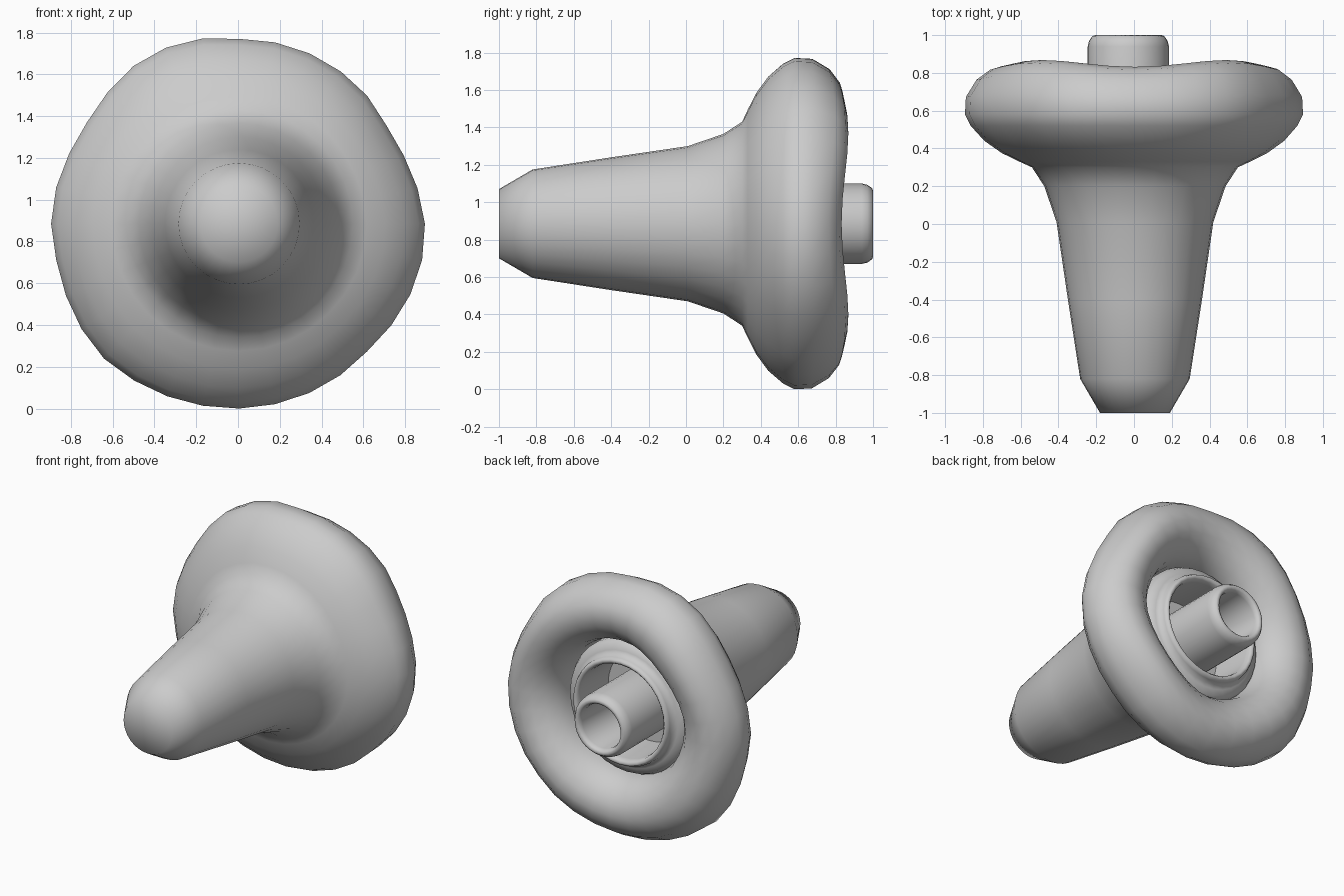
import bpy, bmesh
from math import sin, cos, pi, radians

if "Cube" in bpy.data.objects:
    bpy.data.objects.remove(bpy.data.objects["Cube"])

grey = bpy.data.materials.new("soft_grey")
grey.use_nodes = True
colour = (0.6, 0.6, 0.6, 1)
grey.diffuse_color = colour
grey.node_tree.nodes["Principled BSDF"].inputs["Base Color"].default_value = colour

SEGMENTS = 32
# uneven outer radius of the rim, every 15 degrees from +x
RIM = [.89, .865, .842, .867, .88, .885, .885, .91, .915, .89, .87, .89,
       .90, .89, .905, .914, .90, .89, .885, .88, .875, .866, .88, .895]


def rim_wobble(a, r, y):
    """Push the wide part of the profile into the uneven rim shape."""
    t = a / radians(15)
    i = int(t)
    edge = RIM[i % 24] + (RIM[(i + 1) % 24] - RIM[i % 24]) * (t - i)
    out = min(max((r - .55) / .3, 0), 1)
    back = min(max((y - .6) / .2, 0), 1)
    return r * (1 + (edge / .89 - 1) * out), y - .018 * cos(4 * a) * back


def lathe(name, profile, centre, wobble=None, angle=180):
    """Spin (radius, y) points round the y axis; radius 0 closes the end."""
    bm = bmesh.new()
    rings = []
    for r, y in profile:
        if r == 0:
            rings.append([bm.verts.new((centre[0], y, centre[1]))] * SEGMENTS)
            continue
        ring = []
        for k in range(SEGMENTS):
            a = 2 * pi * k / SEGMENTS
            rr, yy = wobble(a, r, y) if wobble else (r, y)
            ring.append(bm.verts.new((centre[0] + rr * cos(a), yy, centre[1] + rr * sin(a))))
        rings.append(ring)
    for lower, upper in zip(rings, rings[1:]):
        for k in range(SEGMENTS):
            n = (k + 1) % SEGMENTS
            loop = [lower[k], lower[n], upper[n], upper[k]]
            bm.faces.new(list(dict.fromkeys(loop)))
    bmesh.ops.recalc_face_normals(bm, faces=bm.faces)
    mesh = bpy.data.meshes.new(name)
    bm.to_mesh(mesh)
    bm.free()
    mesh.materials.append(grey)
    obj = bpy.data.objects.new(name, mesh)
    bpy.context.collection.objects.link(obj)
    bpy.ops.object.select_all(action='DESELECT')
    obj.select_set(True)
    bpy.context.view_layer.objects.active = obj
    bpy.ops.object.shade_smooth_by_angle(angle=radians(angle))
    return obj


# tapered nose flaring into the puffy rim, then curling into the back opening
lathe("nose_and_rim", [
    (0, -1), (.185, -1), (.29, -.82), (.355, -.4), (.415, .01), (.48, .2),
    (.545, .3), (.61, .33), (.7, .375), (.79, .44), (.86, .52), (.89, .58),
    (.885, .68), (.83, .78), (.76, .835), (.69, .85), (.61, .835),
    (.54, .785), (.49, .72), (.465, .64), (.46, .55), (.46, .4), (0, .4)],
    (.005, .885), rim_wobble)

# rounded collar and cup inside the opening
lathe("socket_collar", [
    (.46, .5), (.46, .62), (.44, .66), (.4, .675), (.375, .685), (.37, .72),
    (.36, .74), (.345, .745), (.33, .73), (.325, .7), (.315, .42), (0, .42)],
    (-.01, .885), angle=75)

# hollow stem with rounded lip
lathe("stem", [
    (.215, .41), (.215, .94), (.208, .97), (.19, .995), (.175, 1),
    (.16, .99), (.152, .965), (.15, .5), (0, .5)],
    (-.03, .885), angle=75)
